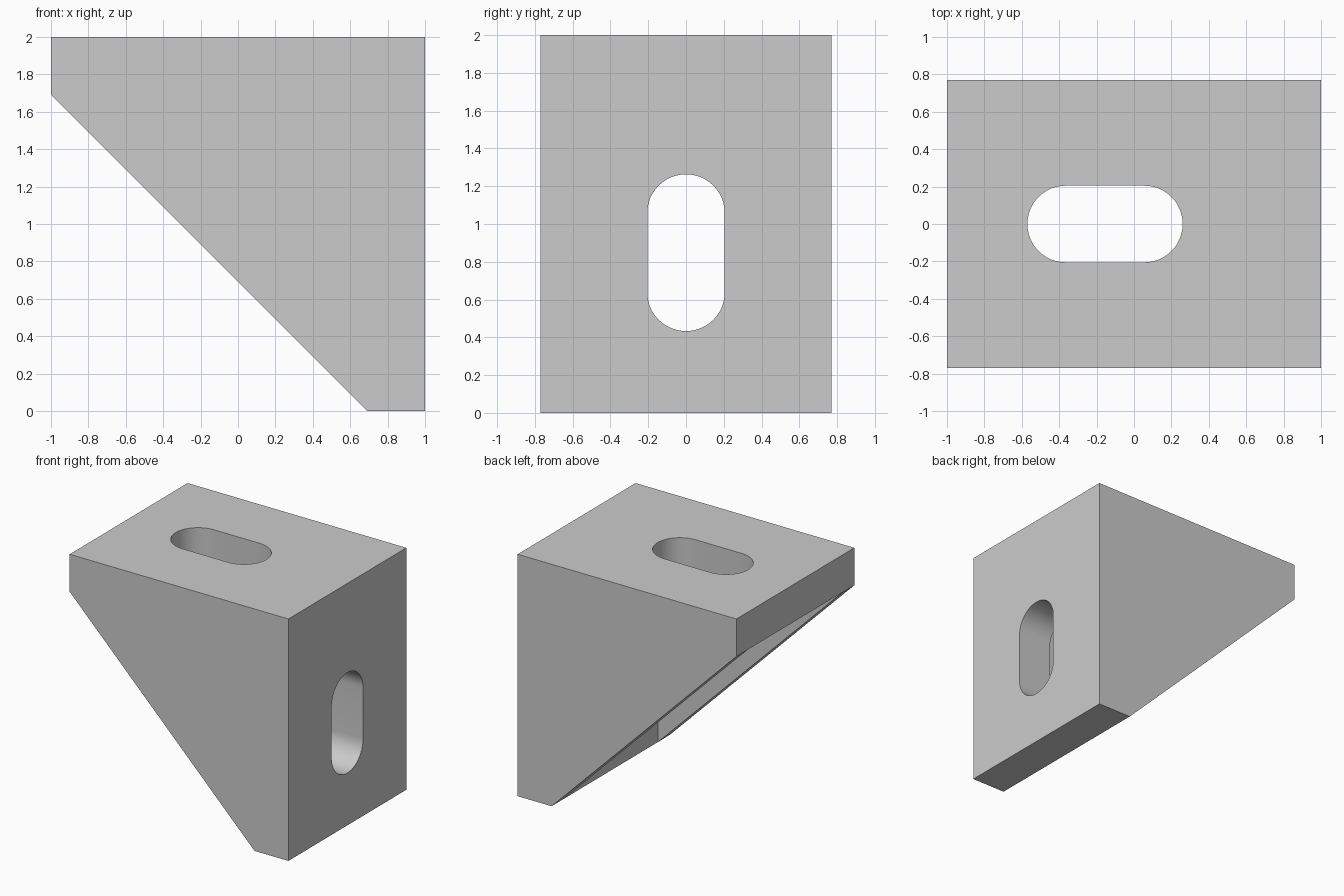
import bpy
import bmesh
import math
from mathutils import Matrix, Vector

cube = bpy.data.objects.get("Cube")
if cube:
    bpy.data.objects.remove(cube, do_unlink=True)

HALF_DEPTH = 0.77   # half the bracket width along y
PLATE = 0.31        # thickness of the two slotted plates
WALL = 0.15         # thickness of the two side gussets
SLOT_R = 0.205      # slot end radius
SLOT_HALF = 0.21    # half distance between slot end centres

grey = bpy.data.materials.new("plain grey")
grey.use_nodes = True
colour = (0.6, 0.6, 0.6, 1)
grey.diffuse_color = colour
grey.node_tree.nodes["Principled BSDF"].inputs["Base Color"].default_value = colour


def prism(name, outline, start, end):
    """Extrude a closed outline of 3D points from start to end offset."""
    bm = bmesh.new()
    face = bm.faces.new([bm.verts.new(Vector(p) + Vector(start)) for p in outline])
    ext = bmesh.ops.extrude_face_region(bm, geom=[face], use_keep_orig=True)
    moved = [g for g in ext["geom"] if isinstance(g, bmesh.types.BMVert)]
    bmesh.ops.translate(bm, verts=moved, vec=Vector(end) - Vector(start))
    bmesh.ops.recalc_face_normals(bm, faces=bm.faces)
    mesh = bpy.data.meshes.new(name)
    bm.to_mesh(mesh)
    bm.free()
    mesh.materials.append(grey)
    obj = bpy.data.objects.new(name, mesh)
    bpy.context.collection.objects.link(obj)
    return obj


def slot_outline(steps=24):
    """Rounded slot in the xy plane, long along x."""
    points = []
    for side in (1, -1):
        for i in range(steps + 1):
            a = math.pi * (i / steps - 0.5)
            points.append((side * (SLOT_HALF + SLOT_R * math.cos(a)),
                           side * SLOT_R * math.sin(a), 0))
    return points


def cut(target, cutter):
    cutter.hide_render = True
    mod = target.modifiers.new("cut", "BOOLEAN")
    mod.operation = "DIFFERENCE"
    mod.solver = "EXACT"
    mod.object = cutter
    bpy.context.view_layer.objects.active = target
    bpy.ops.object.modifier_apply(modifier=mod.name)
    bpy.data.objects.remove(cutter, do_unlink=True)


# Wedge-shaped body with blunt ends
side = [(-1, 0, 2), (1, 0, 2), (1, 0, 0), (1 - PLATE, 0, 0), (-1, 0, 2 - PLATE)]
bracket = prism("corner_bracket", side, (0, -HALF_DEPTH, 0), (0, HALF_DEPTH, 0))

# Hollow between the gussets, open along the slope
inner = HALF_DEPTH - WALL
x, z = 1 - PLATE, 2 - PLATE
hollow = [(-1.5, 0, z), (x, 0, z), (x, 0, -0.5), (-1.5, 0, -0.5)]
cut(bracket, prism("hollow_cutter", hollow, (0, -inner, 0), (0, inner, 0)))

# Slot through the top plate
outline = slot_outline()
cut(bracket, prism("top_slot_cutter", outline, (-0.155, 0, 1.5), (-0.155, 0, 2.2)))

# Slot through the upright plate
turn = Matrix.Rotation(math.pi / 2, 3, "Y")
upright = [turn @ Vector(p) for p in outline]
cut(bracket, prism("upright_slot_cutter", upright, (0.5, 0, 0.848), (1.2, 0, 0.848)))

# Smooth slot ends, sharp edges elsewhere
bpy.ops.object.select_all(action="DESELECT")
bracket.select_set(True)
bpy.context.view_layer.objects.active = bracket
bpy.ops.object.shade_smooth_by_angle(angle=math.radians(30))
